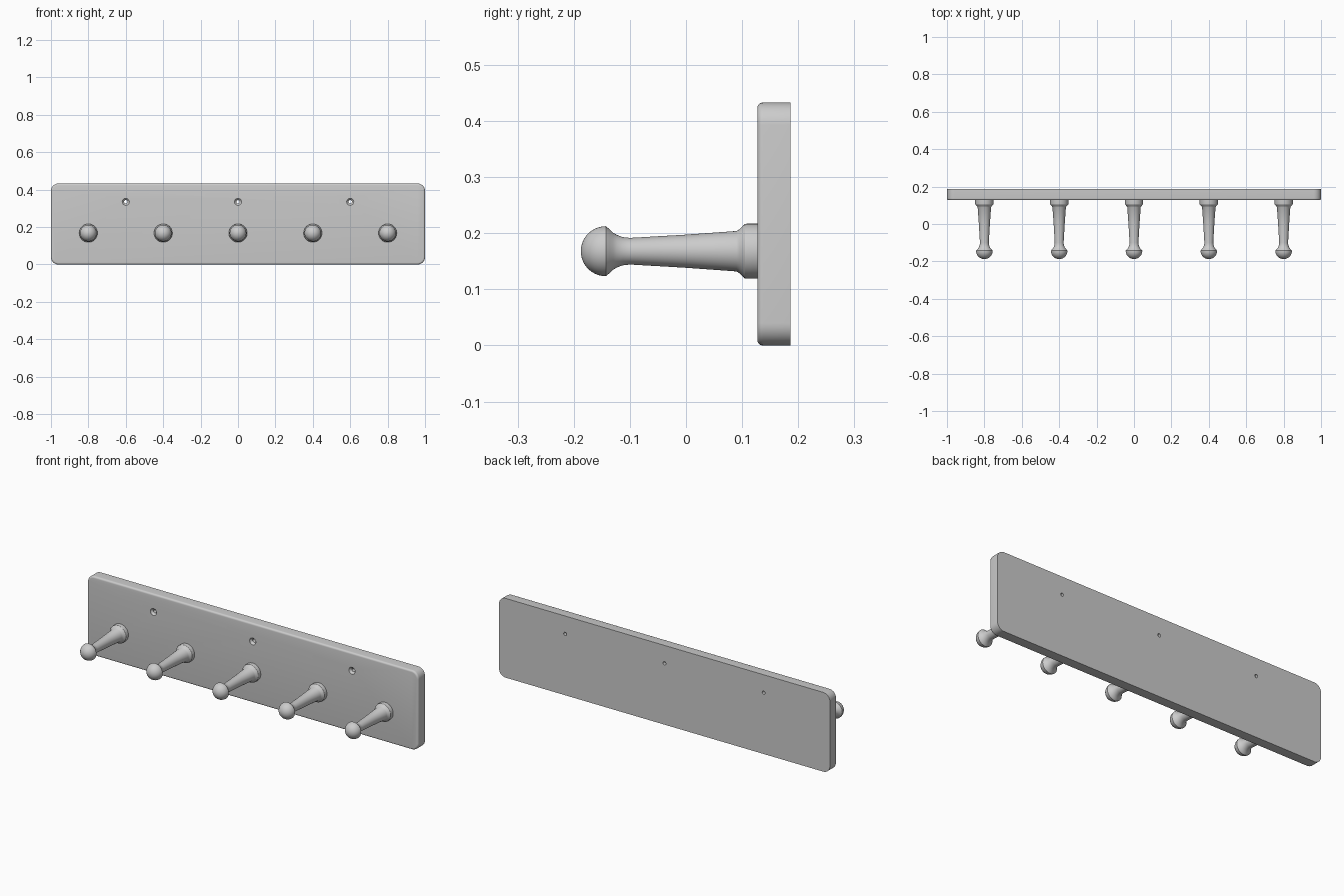
import bpy, bmesh
from math import sin, cos, pi, radians

if "Cube" in bpy.data.objects:
    bpy.data.objects.remove(bpy.data.objects["Cube"])

BACK, FRONT, HEIGHT = 0.186, 0.127, 0.433


def loft(name, rings):
    """Skin equal-length rings of points and cap both ends."""
    bm = bmesh.new()
    loops = [[bm.verts.new(p) for p in ring] for ring in rings]
    n = len(loops[0])
    for a, b in zip(loops, loops[1:]):
        for i in range(n):
            j = (i + 1) % n
            bm.faces.new((a[i], a[j], b[j], b[i]))
    bm.faces.new(loops[0])
    bm.faces.new(loops[-1])
    bmesh.ops.remove_doubles(bm, verts=bm.verts, dist=1e-6)
    bmesh.ops.recalc_face_normals(bm, faces=bm.faces)
    me = bpy.data.meshes.new(name)
    bm.to_mesh(me)
    bm.free()
    ob = bpy.data.objects.new(name, me)
    bpy.context.collection.objects.link(ob)
    return ob


def turned(name, x, z, profile, n=40):
    """Turn a (y, radius) profile around an axis along y."""
    return loft(name, [[(x + r * cos(2 * pi * i / n), y, z + r * sin(2 * pi * i / n))
                        for i in range(n)] for y, r in profile])


def outline(y, inset, radius=0.04, steps=8):
    """Rounded rectangle of the board, shrunk by inset."""
    cx, cz, r = 1 - radius, HEIGHT / 2 - radius, radius - inset
    pts = []
    for k, (sx, sz) in enumerate([(1, 1), (-1, 1), (-1, -1), (1, -1)]):
        for i in range(steps + 1):
            a = (k + i / steps) * pi / 2
            pts.append((sx * cx + r * cos(a), y, HEIGHT / 2 + sz * cz + r * sin(a)))
    return pts


def activate(ob):
    bpy.ops.object.select_all(action='DESELECT')
    ob.select_set(True)
    bpy.context.view_layer.objects.active = ob


def smooth(ob):
    activate(ob)
    bpy.ops.object.shade_smooth_by_angle(angle=radians(30))


# Backboard with rounded corners and a rounded front edge
E = 0.01
rings = [outline(BACK, 0)]
for i in range(6):
    a = i / 5 * pi / 2
    rings.append(outline(FRONT + E - E * sin(a), E * (1 - cos(a))))
board = loft("backboard", rings)

# Countersunk screw holes
for x in (-0.6, 0, 0.6):
    cutter = turned("screw_hole_cutter", x, 0.335,
                    [(0.11, 0.019), (0.128, 0.019), (0.139, 0.009), (0.2, 0.009)], 32)
    cutter.hide_render = True
    mod = board.modifiers.new("screw_hole", 'BOOLEAN')
    mod.operation, mod.solver, mod.object = 'DIFFERENCE', 'EXACT', cutter
    activate(board)
    bpy.ops.object.modifier_apply(modifier=mod.name)
    bpy.data.objects.remove(cutter)
smooth(board)

# Turned pegs: domed knob, narrow neck, tapered shaft, flared collar
R = 0.0445
knob = [(-0.143 - R * cos(i / 10 * pi / 2), R * sin(i / 10 * pi / 2)) for i in range(11)]
knob[0] = (knob[0][0], 0.0005)
stem = [(-0.136, 0.039), (-0.130, 0.033), (-0.123, 0.029), (-0.113, 0.0252),
        (-0.1, 0.0237), (0.0, 0.0295), (0.09, 0.036), (0.095, 0.039),
        (0.105, 0.0485), (0.108, 0.049), (FRONT + 0.002, 0.049)]
for k in range(5):
    smooth(turned("peg", -0.8 + 0.4 * k, 0.168, knob + stem))
